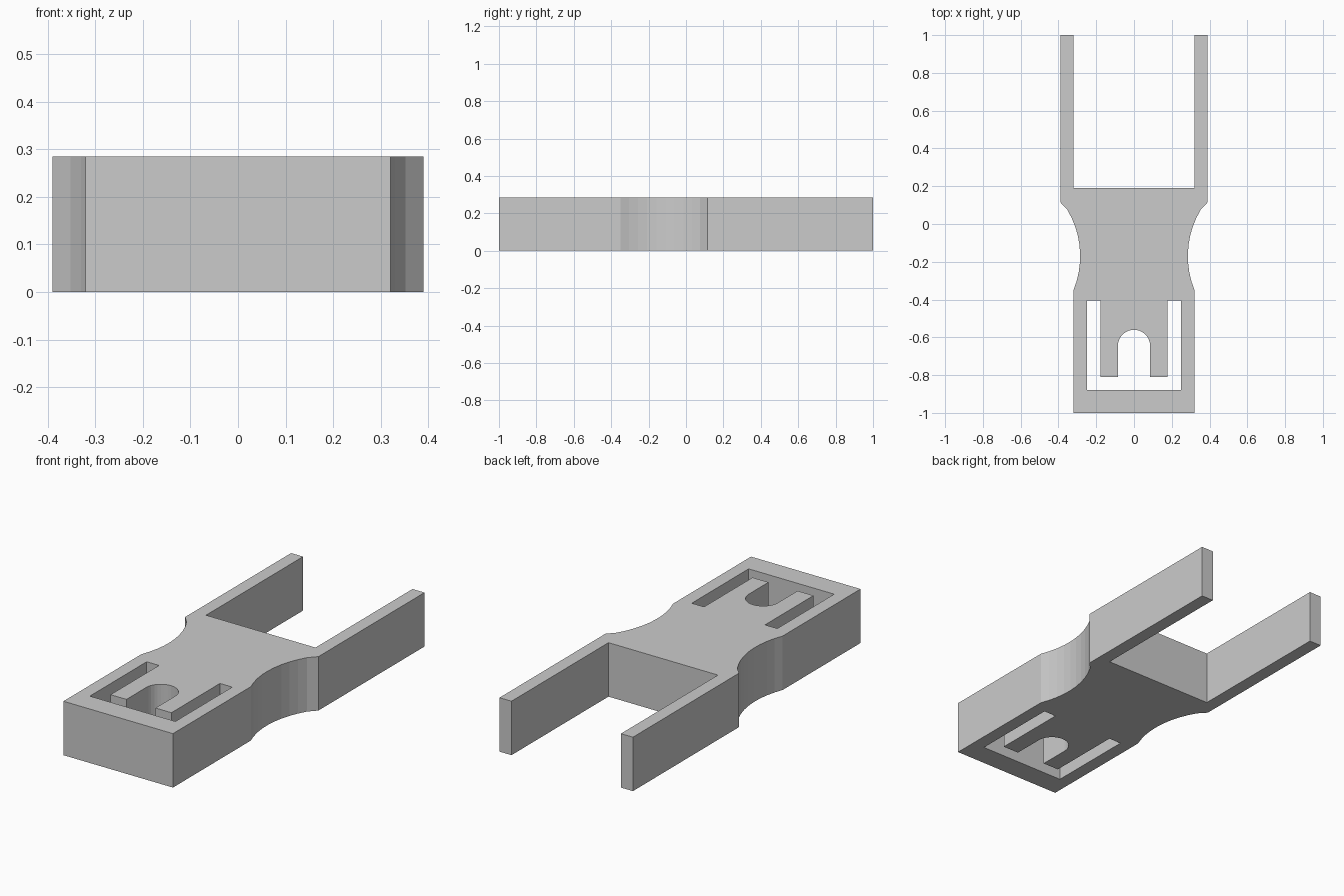
import bpy, bmesh
from math import cos, sin, pi, asin

if "Cube" in bpy.data.objects:
    bpy.data.objects.remove(bpy.data.objects["Cube"])

HEIGHT = 0.285


def arc(cx, cy, r, a0, a1, n):
    """Points along a circular arc, both ends included."""
    return [(cx + r * cos(a0 + (a1 - a0) * i / n),
             cy + r * sin(a0 + (a1 - a0) * i / n)) for i in range(n + 1)]


def mirrored(half):
    """Close a right-hand half profile with its mirror image."""
    return half + [(-x, y) for x, y in reversed(half)]


def extruded_plate(name, loops, height):
    """Fill an outline with holes and extrude it upwards."""
    bm = bmesh.new()
    for loop in loops:
        verts = [bm.verts.new((x, y, 0)) for x, y in loop]
        for a, b in zip(verts, verts[1:] + verts[:1]):
            bm.edges.new((a, b))
    bmesh.ops.triangle_fill(bm, edges=bm.edges[:], use_beauty=True,
                            use_dissolve=False, normal=(0, 0, 1))
    geom = bmesh.ops.extrude_face_region(bm, geom=bm.faces[:],
                                         use_keep_orig=True)["geom"]
    top = [g for g in geom if isinstance(g, bmesh.types.BMVert)]
    bmesh.ops.translate(bm, verts=top, vec=(0, 0, height))
    bmesh.ops.recalc_face_normals(bm, faces=bm.faces[:])
    mesh = bpy.data.meshes.new(name)
    bm.to_mesh(mesh)
    bm.free()
    obj = bpy.data.objects.new(name, mesh)
    bpy.context.collection.objects.link(obj)
    return obj


# Outer outline: square end, concave waist, two long prongs
waist_r, waist_x, waist_y = 0.477, 0.762, -0.17
waist = arc(waist_x, waist_y, waist_r,
            pi + asin(0.18 / waist_r), pi - asin(0.285 / waist_r), 10)
waist[0], waist[-1] = (0.32, -0.35), (0.39, 0.115)
outline = mirrored([(0.32, -1.0)] + waist +
                   [(0.39, 1.0), (0.32, 1.0), (0.32, 0.19)])

# Window around the notched tongue
notch = arc(0, -0.645, 0.085, pi / 2, 0, 8)[1:]
half = [(0.25, -0.88), (0.25, -0.405), (0.178, -0.405),
        (0.178, -0.81), (0.085, -0.81)] + notch[::-1]
window = half + [(0, -0.56)] + [(-x, y) for x, y in reversed(half)]

extruded_plate("forked_clip_body", [outline, window], HEIGHT)
